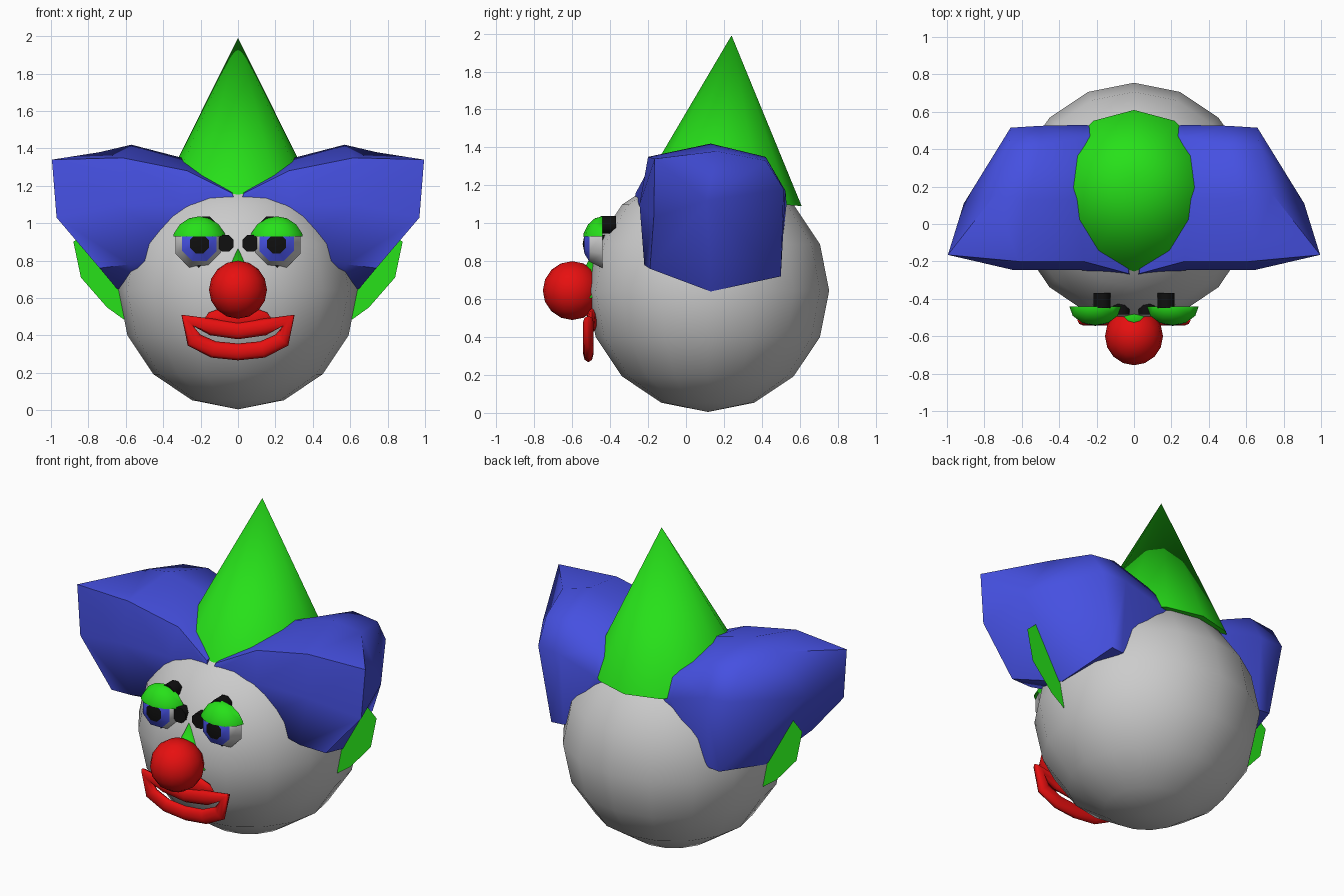
import bpy, bmesh, math
from mathutils import Matrix, Vector

if "Cube" in bpy.data.objects:
    bpy.data.objects.remove(bpy.data.objects["Cube"])


def material(name, rgb):
    m = bpy.data.materials.new(name)
    m.diffuse_color = (*rgb, 1)
    m.use_nodes = True
    m.node_tree.nodes["Principled BSDF"].inputs["Base Color"].default_value = m.diffuse_color
    return m


GREEN = material("green", (0.02, 0.75, 0.01))
BLUE = material("blue", (0.06, 0.08, 0.75))
RED = material("red", (0.8, 0.005, 0.005))
BLACK = material("black", (0.005, 0.005, 0.005))


def finish(bm, name, mat=None, angle=50):
    bmesh.ops.recalc_face_normals(bm, faces=bm.faces[:])
    me = bpy.data.meshes.new(name)
    bm.to_mesh(me)
    bm.free()
    ob = bpy.data.objects.new(name, me)
    bpy.context.collection.objects.link(ob)
    if mat:
        me.materials.append(mat)
    smooth(ob, angle)
    return ob


def smooth(ob, angle=50):
    bpy.ops.object.select_all(action='DESELECT')
    ob.select_set(True)
    bpy.context.view_layer.objects.active = ob
    bpy.ops.object.shade_smooth_by_angle(angle=math.radians(angle))


def ball(name, loc, radii, mat=None, segs=16, rings=8):
    bm = bmesh.new()
    bmesh.ops.create_uvsphere(bm, u_segments=segs, v_segments=rings, radius=1,
                              matrix=Matrix.Translation(loc) @ Matrix.Diagonal((*radii, 1)))
    return finish(bm, name, mat)


def cone(name, loc, r1, r2, depth, segs, mat, tilt=0.0):
    bm = bmesh.new()
    bmesh.ops.create_cone(bm, cap_ends=True, segments=segs, radius1=r1, radius2=r2, depth=depth,
                          matrix=Matrix.Translation(loc) @ Matrix.Rotation(tilt, 4, 'X'))
    return finish(bm, name, mat)


def lathe_y(name, profile, loc, mat=None, segs=8):
    """Turn (radius, y) points around the y axis."""
    bm = bmesh.new()
    rings = []
    for r, y in profile:
        angles = [math.tau * (i + 0.5) / segs for i in range(segs)]
        rings.append([bm.verts.new((loc[0] + r * math.cos(a), loc[1] + y, loc[2] + r * math.sin(a)))
                      for a in angles])
    for a, b in zip(rings, rings[1:]):
        for i in range(segs):
            j = (i + 1) % segs
            bm.faces.new((a[i], a[j], b[j], b[i]))
    bmesh.ops.remove_doubles(bm, verts=bm.verts[:], dist=1e-5)
    return finish(bm, name, mat)


# Head
ball("head", (0, 0.115, 0.645), (0.64, 0.64, 0.64))

# Pointed hat, leaning slightly back
cone("hat", (0, 0.209, 1.556), 0.433, 0, 0.871, 12, GREEN, -math.radians(4.1))

# Hair tufts: four cross-sections from the parting outwards, ordered
# front-low, front, front-top, top, back-top, back, back-low, bottom
HAIR = [
    [(.02, -.2, .9), (.015, -.275, 1.11), (.03, -.265, 1.16), (.04, .13, 1.22),
     (.1, .5, 1.1), (.1, .5, 1.0), (.1, .4, .8), (.1, .1, .7)],
    [(.25, -.2, .85), (.3, -.245, 1.1), (.27, -.2, 1.28), (.3, .13, 1.35),
     (.28, .46, 1.24), (.26, .53, 1.1), (.3, .45, .8), (.3, .1, .65)],
    [(.58, -.22, .78), (.65, -.245, 1.1), (.62, -.2, 1.35), (.57, .13, 1.42),
     (.5, .42, 1.35), (.5, .525, 1.17), (.5, .49, .72), (.55, .13, .64)],
    [(.74, -.19, .76), (.97, -.17, 1.03), (.995, -.165, 1.34), (.74, .16, 1.38),
     (.67, .42, 1.33), (.66, .515, 1.18), (.58, .5, .72), (.64, .13, .64)],
]


def hair(side, s):
    bm = bmesh.new()
    rings = [[bm.verts.new((s * x, y, z)) for x, y, z in ring] for ring in HAIR]
    for a, b in zip(rings, rings[1:]):
        for i in range(8):
            j = (i + 1) % 8
            bm.faces.new((a[i], a[j], b[j], b[i]))
    bm.faces.new(rings[0])
    tip = bm.verts.new((s * .91, .11, 1.12))
    for i in range(8):
        bm.faces.new((rings[-1][i], rings[-1][(i + 1) % 8], tip))
    finish(bm, "hair_" + side, BLUE, 60)


# Thin flat ears under the hair
EAR = [(.55, .55), (.61, .485), (.7, .55), (.84, .71), (.88, .9), (.8, .97), (.6, .95)]


def ear(side, s):
    bm = bmesh.new()
    bm.faces.new([bm.verts.new((s * x, .11, z)) for x, z in EAR])
    finish(bm, "ear_" + side, GREEN)


# Eyes: white, iris and pupil bands, lid and dark make-up spots
def eye(side, s):
    c = Vector((s * .207, -.44, .89))
    lathe_y("eye_white_" + side, [(.1, -.07), (.137, 0), (0, 0)], c)
    lathe_y("iris_" + side, [(.055, -.095), (.1, -.07)], c, BLUE)
    lathe_y("pupil_" + side, [(0, -.105), (.055, -.095)], c, BLACK)

    bm = bmesh.new()
    bmesh.ops.create_uvsphere(bm, u_segments=12, v_segments=8, radius=1,
                              matrix=Matrix.Translation(c) @ Matrix.Diagonal((.147, .108, .147, 1)))
    for co, no in ((c, (0, 1, 0)), (c + Vector((0, 0, .04)), (0, 0, -1))):
        cut = bmesh.ops.bisect_plane(bm, geom=bm.verts[:] + bm.edges[:] + bm.faces[:],
                                     plane_co=co, plane_no=no, clear_outer=True)
        edges = [e for e in cut["geom_cut"] if isinstance(e, bmesh.types.BMEdge)]
        bmesh.ops.holes_fill(bm, edges=edges, sides=0)
    finish(bm, "eyelid_" + side, GREEN)

    for part, x, y, z in (("inner", .068, -.485, .893), ("top", .172, -.45, .992),
                          ("bottom", .17, -.46, .786)):
        lathe_y(f"eye_spot_{part}_{side}", [(0, 0), (.049, 0), (.049, .08), (0, .08)],
                (s * x, y, z), BLACK)


for side, s in (("right", 1), ("left", -1)):
    hair(side, s)
    ear(side, s)
    eye(side, s)

# Nose: round ball over a small green cone
ball("nose_ball", (0, -.6, .645), (.155, .155, .155), RED)
cone("nose_bridge", (0, -.485, .735), .125, 0, .26, 8, GREEN)

# Mouth: flattened tube around a smiling path
half = [(.14, .445), (.27, .48), (.235, .375), (.13, .325)]
path = [(0, .425)] + half + [(0, .312)] + [(-x, z) for x, z in reversed(half)]
cu = bpy.data.curves.new("mouth", 'CURVE')
cu.dimensions = '3D'
cu.bevel_depth = .045
cu.bevel_resolution = 2
sp = cu.splines.new('POLY')
sp.points.add(len(path) - 1)
for p, (x, z) in zip(sp.points, path):
    p.co = (x, 0, z, 1)
sp.use_cyclic_u = True
cu.materials.append(RED)
mouth = bpy.data.objects.new("mouth", cu)
mouth.location.y = -.515
mouth.scale.y = .62
bpy.context.collection.objects.link(mouth)
bpy.ops.object.select_all(action='DESELECT')
mouth.select_set(True)
bpy.context.view_layer.objects.active = mouth
bpy.ops.object.convert(target='MESH')
smooth(bpy.context.view_layer.objects.active, 60)

# Upper lip filling the space below the nose
ball("upper_lip", (0, -.495, .49), (.18, .03, .065), RED, 12, 6)
